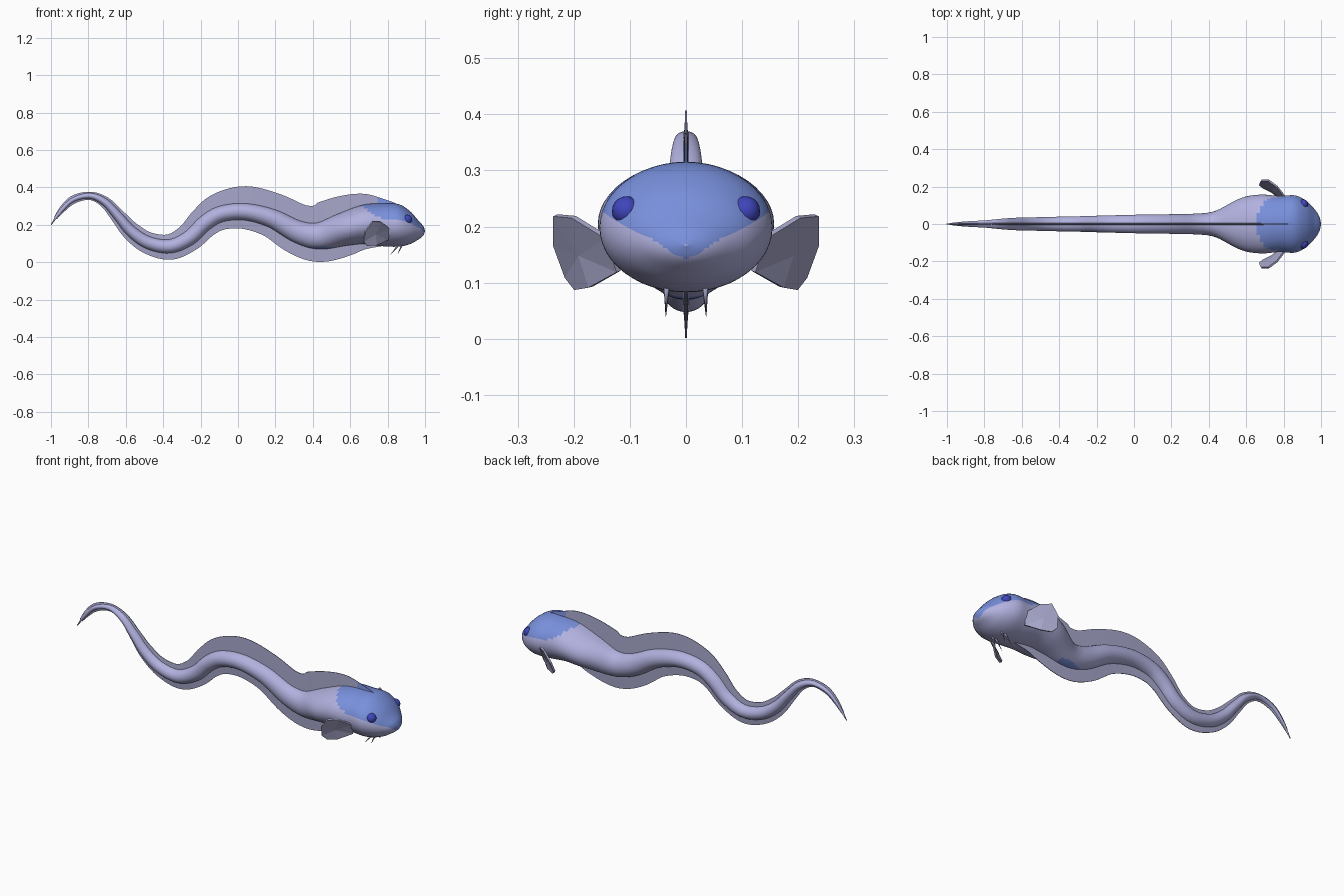
import bpy, bmesh, math
from mathutils import Vector

if "Cube" in bpy.data.objects:
    bpy.data.objects.remove(bpy.data.objects["Cube"])


def material(name, rgb):
    m = bpy.data.materials.new(name)
    m.diffuse_color = (*rgb, 1)
    m.use_nodes = True
    m.node_tree.nodes["Principled BSDF"].inputs["Base Color"].default_value = m.diffuse_color
    return m


BODY = material("lavender skin", (0.44, 0.44, 0.74))
BLUE = material("blue patch", (0.19, 0.28, 0.72))
FIN = material("pale fin", (0.38, 0.38, 0.59))
EYE = material("dark blue eye", (0.05, 0.06, 0.50))

# Stations tail to nose: x, z, half height, half width, dorsal reach, ventral reach
S = [
    (-1.0, .200, .002, .002, .003, .003), (-.944, .278, .010, .010, .016, .016),
    (-.88, .335, .012, .015, .022, .022), (-.79, .355, .015, .020, .022, .022),
    (-.71, .320, .020, .028, .030, .030), (-.64, .245, .025, .033, .038, .040),
    (-.57, .165, .030, .035, .050, .050), (-.48, .105, .034, .037, .056, .060),
    (-.365, .085, .037, .040, .065, .072), (-.26, .130, .040, .042, .078, .072),
    (-.175, .210, .042, .045, .092, .078), (-.09, .258, .043, .047, .115, .085),
    (.035, .270, .045, .050, .137, .092), (.18, .235, .050, .052, .137, .102),
    (.32, .163, .060, .055, .150, .122), (.435, .141, .072, .070, .175, .140),
    (.57, .178, .090, .138, .177, .145), (.675, .203, .105, .157, .163, .135),
    (.78, .200, .115, .150, .138, .112), (.86, .197, .113, .153, .108, .095),
    (.92, .185, .088, .125, .06, .06), (.965, .172, .050, .080, .03, .03),
    (.99, .168, .026, .042, .01, .01), (1.0, .167, .002, .003, .001, .001)]
STEP = 6


def spline(points, steps):
    """Catmull-Rom through all values of the stations."""
    out = []
    for i in range(len(points) - 1):
        p = [points[max(0, min(len(points) - 1, i + k))] for k in (-1, 0, 1, 2)]
        for s in range(steps):
            t = s / steps
            out.append([0.5 * (2 * b + (c - a) * t + (2*a - 5*b + 4*c - d) * t*t
                               + (3*b - a - 3*c + d) * t**3) for a, b, c, d in zip(*p)])
    return out + [list(points[-1])]


path = spline(S, STEP)


def normal(i):
    """Upward normal of the spine; upright in the head."""
    a, b = path[max(0, i - 1)], path[min(len(path) - 1, i + 1)]
    n = Vector((a[1] - b[1], 0, b[0] - a[0])).normalized()
    k = max(0, min(1, (path[i][0] - .5) / .2))
    return n.lerp(Vector((0, 0, 1)), k).normalized()


def finish(bm, name, mats, smooth=True):
    bmesh.ops.recalc_face_normals(bm, faces=bm.faces)
    me = bpy.data.meshes.new(name)
    bm.to_mesh(me)
    bm.free()
    for m in mats:
        me.materials.append(m)
    for p in me.polygons:
        p.use_smooth = smooth
    ob = bpy.data.objects.new(name, me)
    bpy.context.collection.objects.link(ob)
    return ob


def is_blue(c):
    cap = c.z > max(.14 + .6 * abs(c.y), .22 + (.79 - c.x) * .61) and c.x > .6
    belly = .28 < c.x < .49 and c.z < .083
    return cap or belly


# Body: lofted ellipses along the wavy spine
N = 48
bm = bmesh.new()
rings = []
for i, (x, z, h, w, d, v) in enumerate(path):
    n = normal(i)
    ring = []
    for k in range(N):
        a = 2 * math.pi * k / N
        ring.append(bm.verts.new(Vector((x, w * math.cos(a), z)) + n * h * math.sin(a)))
    rings.append(ring)
for r, q in zip(rings, rings[1:]):
    for k in range(N):
        f = bm.faces.new((r[k], r[(k + 1) % N], q[(k + 1) % N], q[k]))
        f.material_index = int(is_blue(f.calc_center_median()))
bm.faces.new(rings[0])
bm.faces.new(rings[-1])
finish(bm, "body", [BODY, BLUE])


# Long fins along back and belly: thin wedges reaching out of the spine
def long_fin(name, col, sign, end):
    bm = bmesh.new()
    rows = []
    for i in range(STEP // 2, end * STEP + 1):
        p = path[i]
        c, n = Vector((p[0], 0, p[1])), normal(i) * sign
        t = min(.005, p[3] * .4)
        root = c + n * p[2] * .8
        tip = c + n * max(p[col], p[2] * .82)
        rows.append([bm.verts.new(root + Vector((0, t, 0))), bm.verts.new(tip + Vector((0, t * .3, 0))),
                     bm.verts.new(tip - Vector((0, t * .3, 0))), bm.verts.new(root - Vector((0, t, 0)))])
    for r, q in zip(rows, rows[1:]):
        for k in range(4):
            f = bm.faces.new((r[k], r[(k + 1) % 4], q[(k + 1) % 4], q[k]))
            f.material_index = int(sign > 0 and f.calc_center_median().x > .75)
    bm.faces.new(rows[0])
    bm.faces.new(rows[-1])
    finish(bm, name, [FIN, BLUE], False)


long_fin("dorsal_fin", 4, 1, 20)
long_fin("ventral_fin", 5, -1, 18)

# Paired parts
PECTORAL = [(.81, .14, .18), (.765, .20, .217), (.72, .233, .22), (.68, .233, .167),
            (.67, .212, .11), (.69, .195, .088), (.74, .17, .092), (.80, .12, .12)]
for side, label in ((1, "left"), (-1, "right")):
    # Pectoral fin
    bm = bmesh.new()
    vs = [bm.verts.new((x, y * side, z)) for x, y, z in PECTORAL]
    mid = bm.verts.new(sum((v.co for v in vs), Vector()) / len(vs))
    for a, b in zip(vs, vs[1:] + vs[:1]):
        bm.faces.new((a, b, mid))
    ob = finish(bm, label + "_pectoral_fin", [FIN], False)
    mod = ob.modifiers.new("thickness", "SOLIDIFY")
    mod.thickness = .01
    mod.offset = 0

    # Eye
    bm = bmesh.new()
    bmesh.ops.create_uvsphere(bm, u_segments=16, v_segments=10, radius=.026)
    ob = finish(bm, label + "_eye", [EYE])
    ob.location = (.905, .106 * side, .228)

    # Chin barbels
    for j, (root, tip) in enumerate((((.86, .034, .095), (.815, .036, .04)),
                                     ((.88, .034, .10), (.855, .036, .045)))):
        a, b = Vector(root), Vector(tip)
        a.y *= side
        b.y *= side
        bm = bmesh.new()
        bmesh.ops.create_cone(bm, segments=8, radius1=.006, radius2=.0005,
                              depth=(b - a).length, cap_ends=True)
        ob = finish(bm, f"{label}_barbel_{j + 1}", [FIN])
        ob.location = (a + b) / 2
        ob.rotation_euler = (b - a).to_track_quat("Z", "Y").to_euler()
